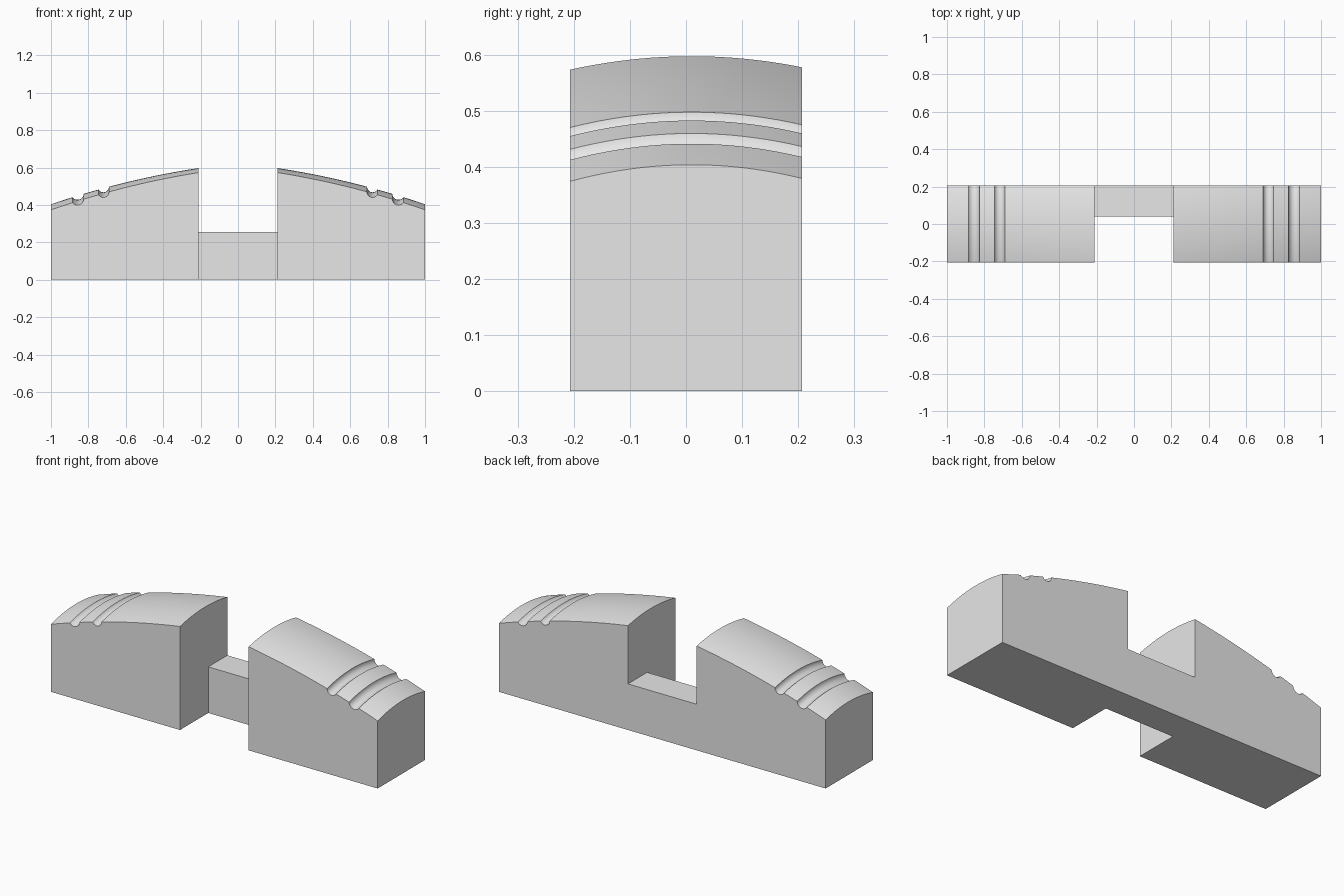
import bpy, bmesh, math
from mathutils import Vector

if "Cube" in bpy.data.objects:
    bpy.data.objects.remove(bpy.data.objects["Cube"], do_unlink=True)

INNER, OUTER = 0.21, 1.0        # x range of one block
DEPTH = 0.207                   # half depth in y
BRIDGE_FRONT, BRIDGE_TOP = 0.04, 0.255

grey = bpy.data.materials.new("light grey")
grey.use_nodes = True
grey.diffuse_color = (0.8, 0.8, 0.8, 1)
grey.node_tree.nodes["Principled BSDF"].inputs["Base Color"].default_value = (0.8, 0.8, 0.8, 1)


def crest(x):
    """Height of the curved top along the block's middle."""
    d = x - INNER
    return 0.597 - 0.15 * d - 0.12 * d * d


def span(x0, x1, n):
    """Points on the crest from x0 to x1."""
    return [(x, crest(x)) for x in (x0 + (x1 - x0) * i / n for i in range(n + 1))]


def groove(x0, x1, depth=0.022, n=12):
    """Points inside a round groove between two crest points."""
    a, b = Vector((x0, crest(x0))), Vector((x1, crest(x1)))
    along = (b - a).normalized()
    up = Vector((-along.y, along.x))
    half = (b - a).length / 2
    r = (half * half + depth * depth) / (2 * depth)
    centre = (a + b) / 2 + up * (r - depth)
    lip = math.asin(half / r)
    pts = []
    for i in range(1, n):
        t = -lip + 2 * lip * i / n
        p = centre + along * (r * math.sin(t)) - up * (r * math.cos(t))
        pts.append((p.x, p.y))
    return pts


def finish(name, bm):
    bmesh.ops.recalc_face_normals(bm, faces=bm.faces)
    mesh = bpy.data.meshes.new(name)
    bm.to_mesh(mesh)
    bm.free()
    obj = bpy.data.objects.new(name, mesh)
    bpy.context.collection.objects.link(obj)
    mesh.materials.append(grey)
    bpy.ops.object.select_all(action='DESELECT')
    obj.select_set(True)
    bpy.context.view_layer.objects.active = obj
    bpy.ops.object.shade_smooth_by_angle(angle=math.radians(30))
    return obj


# Top profile with two grooves
profile = (span(INNER, 0.69, 16) + groove(0.69, 0.745) + span(0.745, 0.825, 4)
           + groove(0.825, 0.885) + span(0.885, OUTER, 5))


def block(name, side):
    """Block whose grooved top is also arched from front to back."""
    bm = bmesh.new()
    rows = []
    steps = 20
    for j in range(steps + 1):
        y = -DEPTH + 2 * DEPTH * j / steps
        row = []
        for x, z in profile:
            k = 0.51 + 0.12 * (x - INNER) / (OUTER - INNER)
            row.append(bm.verts.new((side * x, y, z - k * (y - 0.01) ** 2)))
        rows.append(row)
    for r0, r1 in zip(rows, rows[1:]):
        for i in range(len(profile) - 1):
            bm.faces.new((r0[i], r0[i + 1], r1[i + 1], r1[i]))
    # Base corners, then the four walls and the underside
    fi, fo, bi, bo = [bm.verts.new((side * x, y, 0)) for y in (-DEPTH, DEPTH) for x in (INNER, OUTER)]
    bm.faces.new([fi] + rows[0] + [fo])
    bm.faces.new([bi] + rows[-1] + [bo])
    bm.faces.new([fi] + [r[0] for r in rows] + [bi])
    bm.faces.new([fo] + [r[-1] for r in rows] + [bo])
    bm.faces.new((fi, fo, bo, bi))
    return finish(name, bm)


block("left_block", 1)
block("right_block", -1)

# Low bridge joining the blocks along the back
bm = bmesh.new()
bmesh.ops.create_cube(bm, size=1)
for v in bm.verts:
    v.co.x *= 2 * INNER
    v.co.y = DEPTH if v.co.y > 0 else BRIDGE_FRONT
    v.co.z = BRIDGE_TOP if v.co.z > 0 else 0
# The ends are hidden against the blocks
bmesh.ops.delete(bm, geom=[f for f in bm.faces if abs(f.calc_center_median().x) > 0.1],
                 context='FACES_ONLY')
bridge = finish("bridge", bm)
